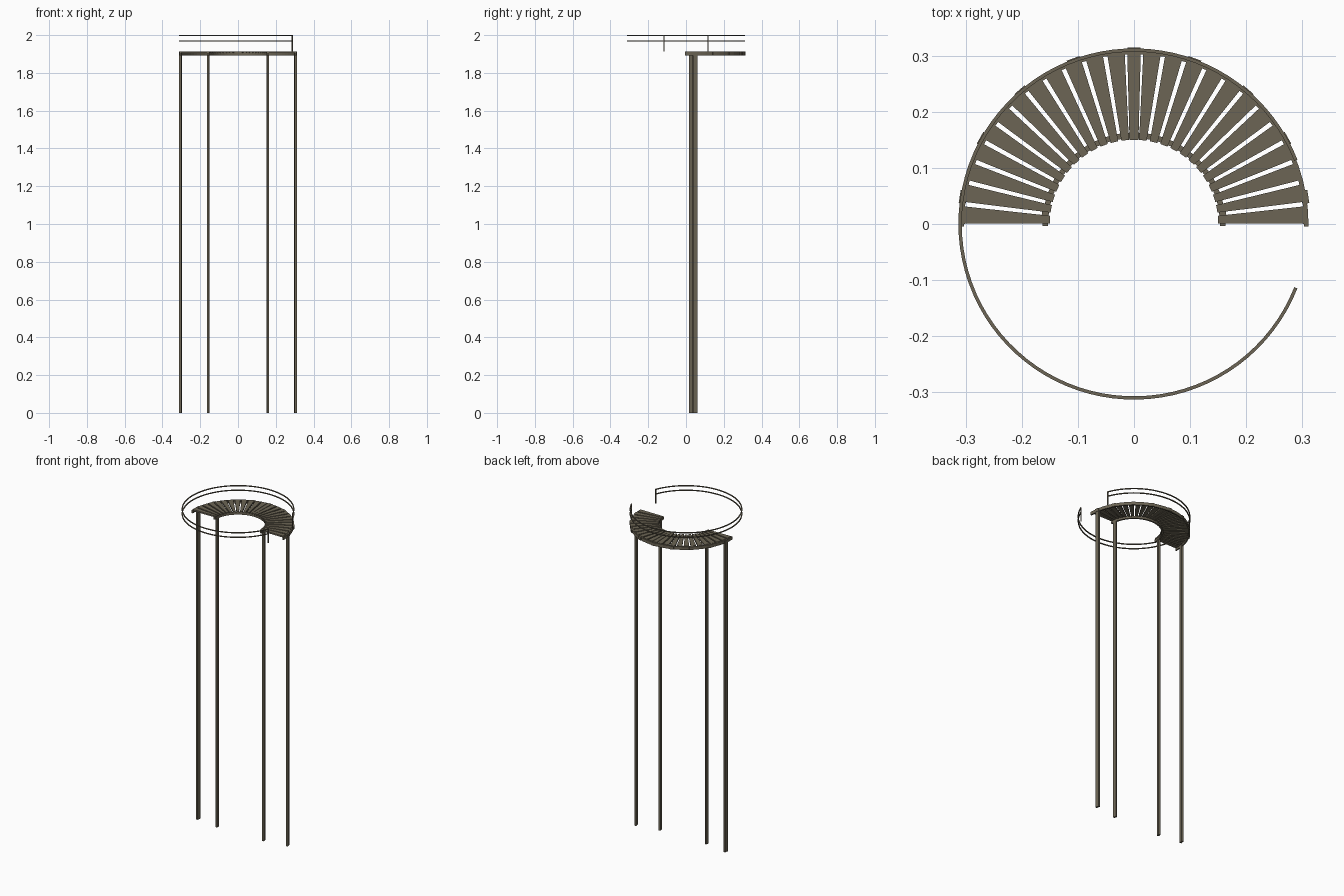
import bpy, bmesh, math
from mathutils import Matrix

if "Cube" in bpy.data.objects:
    bpy.data.objects.remove(bpy.data.objects["Cube"])

wood = bpy.data.materials.new("weathered brown")
wood.diffuse_color = (0.15, 0.13, 0.09, 1)
wood.use_nodes = True
wood.node_tree.nodes["Principled BSDF"].inputs["Base Color"].default_value = wood.diffuse_color


def finish(name, bm):
    bmesh.ops.recalc_face_normals(bm, faces=bm.faces[:])
    me = bpy.data.meshes.new(name)
    bm.to_mesh(me)
    bm.free()
    me.materials.append(wood)
    ob = bpy.data.objects.new(name, me)
    bpy.context.collection.objects.link(ob)
    return ob


def arc(name, r0, r1, z0, z1, a0, a1, n):
    """Curved bar of rectangular section swept from a0 to a1 degrees."""
    bm = bmesh.new()
    rings = []
    for i in range(n + 1):
        a = math.radians(a0 + (a1 - a0) * i / n)
        c, s = math.cos(a), math.sin(a)
        rings.append([bm.verts.new((r * c, r * s, z)) for r, z in
                      ((r0, z0), (r1, z0), (r1, z1), (r0, z1))])
    for p, q in zip(rings, rings[1:]):
        for k in range(4):
            bm.faces.new((p[k], p[(k + 1) % 4], q[(k + 1) % 4], q[k]))
    bm.faces.new(rings[0])
    bm.faces.new(rings[-1])
    return finish(name, bm)


def wedge(name, ang, r0, r1, w0, w1, z0, z1):
    """Radial board, width w0 at the inner end and w1 at the outer end."""
    bm = bmesh.new()
    pts = ((r0, -w0 / 2), (r1, -w1 / 2), (r1, w1 / 2), (r0, w0 / 2))
    lo = [bm.verts.new((x, y, z0)) for x, y in pts]
    hi = [bm.verts.new((x, y, z1)) for x, y in pts]
    bm.faces.new(lo)
    bm.faces.new(hi)
    for k in range(4):
        j = (k + 1) % 4
        bm.faces.new((lo[k], lo[j], hi[j], hi[k]))
    bm.transform(Matrix.Rotation(math.radians(ang), 4, 'Z'))
    return finish(name, bm)


# Deck slats: twelve a side and a narrow one in the middle
for i in range(12):
    a = 3 + 7.36 * i
    for side, ang in (("right", a), ("left", 180 - a)):
        wedge(f"deck_slat_{side}_{i}", ang, 0.15, 0.304, 0.0135, 0.031, 1.905, 1.914)
wedge("deck_slat_middle", 90, 0.15, 0.304, 0.016, 0.024, 1.905, 1.914)

# Curved joists under the slats
arc("outer_joist", 0.303, 0.311, 1.893, 1.912, -0.8, 180.8, 36)
arc("inner_joist", 0.153, 0.163, 1.893, 1.907, -1.2, 181.2, 36)

# Joint blocks around the outer joist
for i in range(9):
    wedge(f"joint_block_{i}", 9 + 20.25 * i, 0.305, 0.3145, 0.024, 0.024, 1.893, 1.912)

# Legs
for side, ang in (("right", 9), ("left", 171)):
    wedge(f"outer_leg_{side}", ang, 0.302, 0.3135, 0.024, 0.024, 0, 1.905)
    wedge(f"inner_leg_{side}", ang, 0.154, 0.165, 0.019, 0.019, 0, 1.905)

# Handrails and their end posts
arc("top_rail", 0.307, 0.313, 1.995, 2.0, 21.7, 338.3, 80)
arc("lower_rail", 0.307, 0.313, 1.967, 1.972, 21.7, 338.3, 80)
for side, ang in (("back", 22), ("front", 338)):
    wedge(f"rail_post_{side}", ang, 0.307, 0.313, 0.005, 0.005, 1.912, 2.0)
